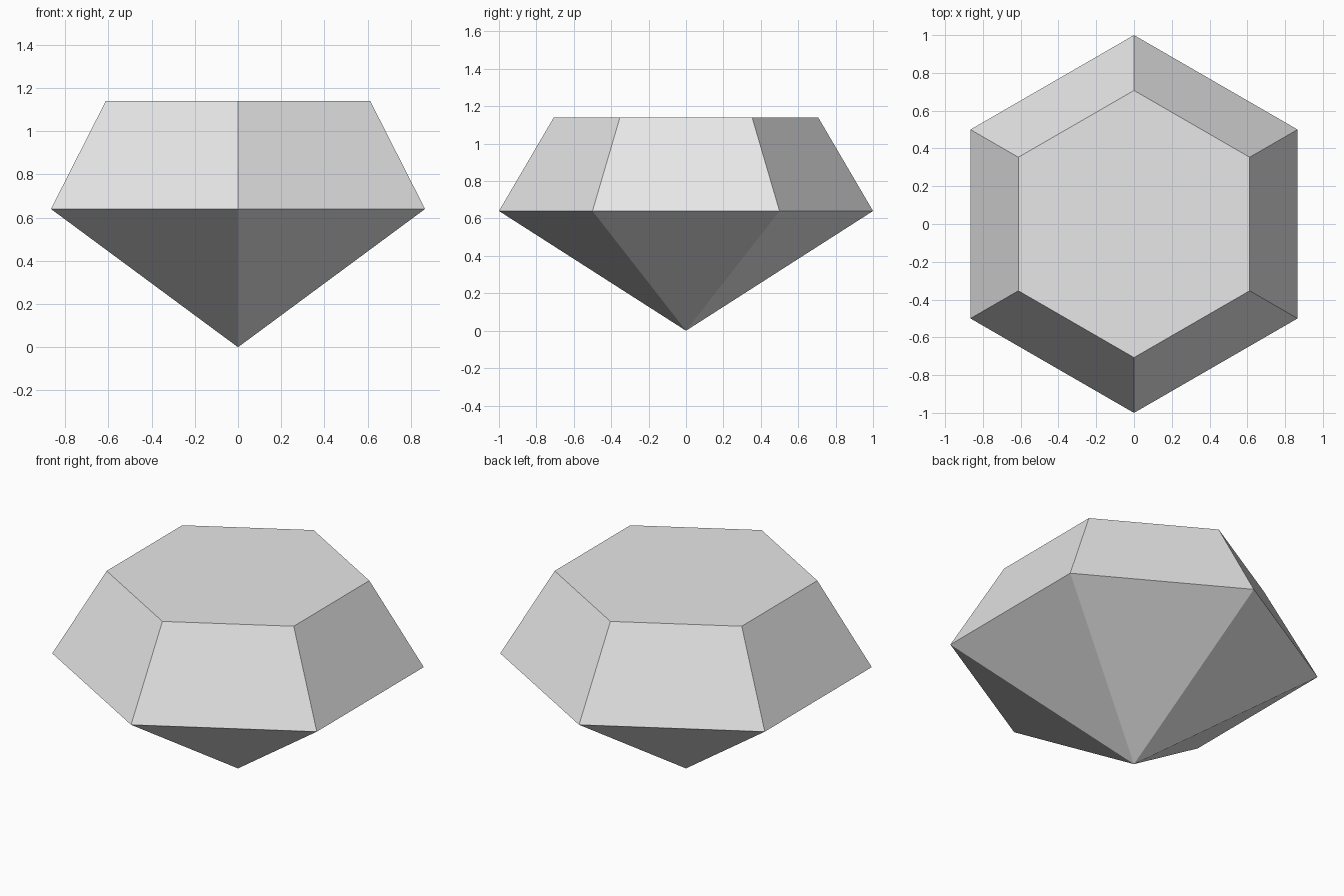
import bpy
import bmesh
from math import pi, sin, cos

SIDES = 6
GIRDLE_RADIUS, GIRDLE_Z = 1.0, 0.64
TABLE_RADIUS, TABLE_Z = 0.707, 1.14

default_cube = bpy.data.objects.get("Cube")
if default_cube:
    bpy.data.objects.remove(default_cube, do_unlink=True)

# Single pale grey colour
grey = bpy.data.materials.new("pale_grey")
colour = (0.8, 0.8, 0.8, 1.0)
grey.use_nodes = True
grey.diffuse_color = colour
for node in grey.node_tree.nodes:
    if node.type == "BSDF_PRINCIPLED":
        node.inputs["Base Color"].default_value = colour


def ring(bm, radius, z):
    """Hexagon of vertices with corners on the y axis."""
    angles = [pi / 2 + 2 * pi * i / SIDES for i in range(SIDES)]
    return [bm.verts.new((radius * cos(a), radius * sin(a), z)) for a in angles]


# Cut gem: pointed pavilion below, sloped crown and flat table above
bm = bmesh.new()
point = bm.verts.new((0, 0, 0))
girdle = ring(bm, GIRDLE_RADIUS, GIRDLE_Z)
table = ring(bm, TABLE_RADIUS, TABLE_Z)
for i in range(SIDES):
    j = (i + 1) % SIDES
    bm.faces.new((point, girdle[j], girdle[i]))
    bm.faces.new((girdle[i], girdle[j], table[j], table[i]))
bm.faces.new(table)
bmesh.ops.recalc_face_normals(bm, faces=bm.faces)

mesh = bpy.data.meshes.new("gem")
bm.to_mesh(mesh)
bm.free()
mesh.materials.append(grey)
bpy.context.collection.objects.link(bpy.data.objects.new("gem", mesh))
